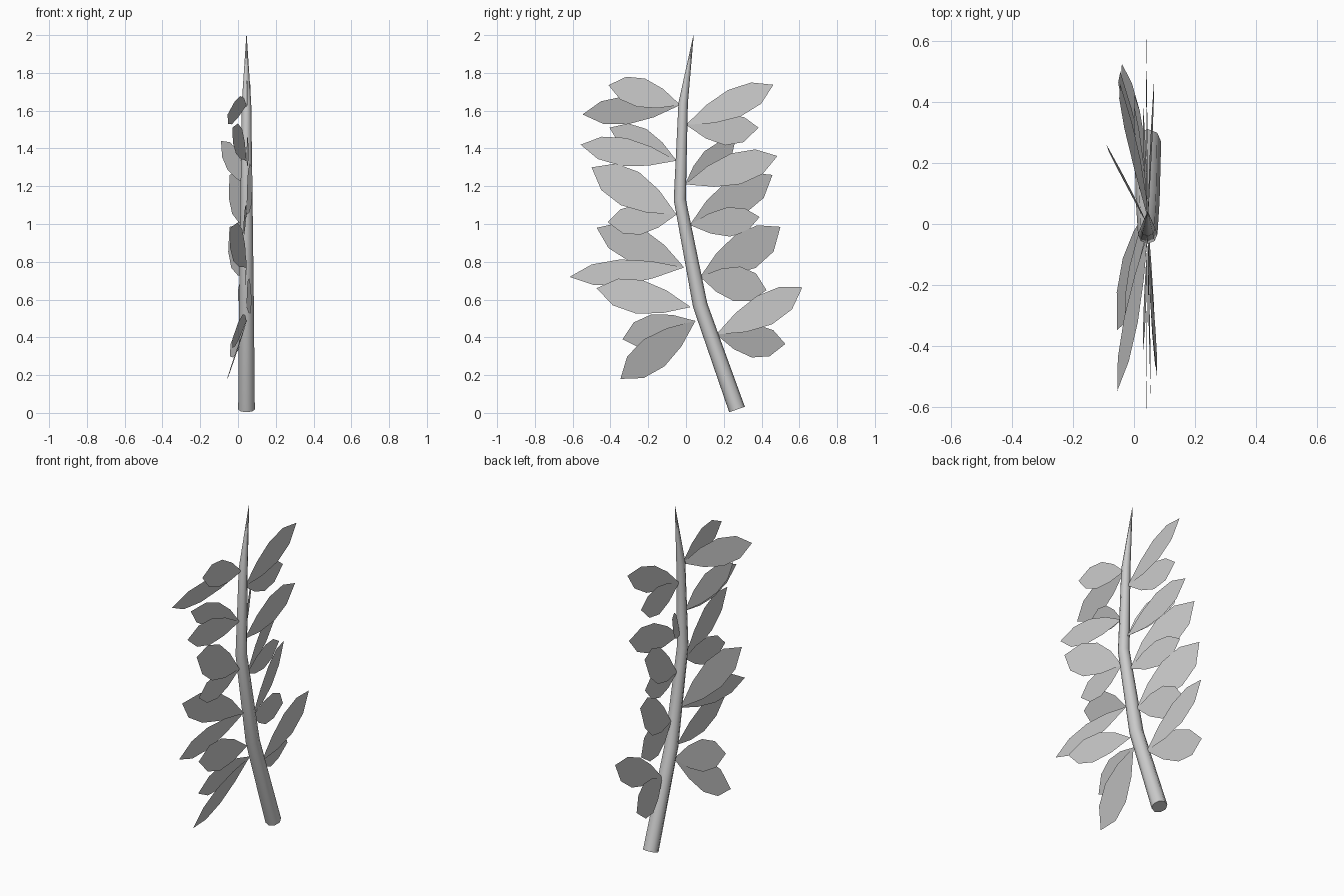
import bpy, bmesh, math
from mathutils import Vector

if "Cube" in bpy.data.objects:
    bpy.data.objects.remove(bpy.data.objects["Cube"])

STEM_X = 0.045


def make_object(name, bm):
    mesh = bpy.data.meshes.new(name)
    bm.to_mesh(mesh)
    bm.free()
    obj = bpy.data.objects.new(name, mesh)
    bpy.context.collection.objects.link(obj)
    return obj


# Stem: eight-sided tapering tube along a bent path (y, z, radius)
path = [(0.27, 0.018, 0.044), (0.075, 0.57, 0.039), (-0.033, 1.13, 0.032),
        (-0.015, 1.64, 0.025), (0.04, 2.0, 0.001)]
SIDES = 8
bm = bmesh.new()
rings = []
for i, (y, z, r) in enumerate(path):
    a, b = path[max(i - 1, 0)], path[min(i + 1, len(path) - 1)]
    along = Vector((0, b[0] - a[0], b[1] - a[1])).normalized()
    across = Vector((1, 0, 0))
    other = along.cross(across)
    ring = []
    for k in range(SIDES):
        t = 2 * math.pi * k / SIDES
        ring.append(bm.verts.new(Vector((STEM_X, y, z))
                                 + r * (math.cos(t) * across + math.sin(t) * other)))
    rings.append(ring)
for lo, hi in zip(rings, rings[1:]):
    for k in range(SIDES):
        n = (k + 1) % SIDES
        bm.faces.new((lo[k], lo[n], hi[n], hi[k])).smooth = True
bm.faces.new(rings[0])
bm.faces.new(rings[-1])
bmesh.ops.recalc_face_normals(bm, faces=bm.faces)
make_object("stem", bm)

# Leaf outline: position along the leaf, share of the half width
OUTLINE = [(0.28, 0.68), (0.55, 1.0), (0.80, 0.80)]


def leaf(name, base, tip, up, down):
    base, tip = Vector((STEM_X, *base)), Vector(tip)
    axis = tip - base
    roll = (STEM_X - tip.x) * 3
    side = Vector((0, -axis.z, axis.y)).normalized()
    if side.z < 0:
        side = -side
    side.x = roll
    upper = [base + axis * t + side * up * w for t, w in OUTLINE]
    lower = [base + axis * t - side * down * w for t, w in OUTLINE]
    bm = bmesh.new()
    face = bm.faces.new([bm.verts.new(p) for p in [base] + lower + [tip] + upper[::-1]])
    face.normal_update()
    if face.normal.x < 0:
        face.normal_flip()
    make_object(name, bm)


# Leaf clusters: base (y, z), then leaves as (tip, upper width, lower width)
left = [
    ((-0.03, 1.63), [((-0.055, -0.548, 1.58), .075, .075), ((0.05, -0.41, 1.735), .085, .07)]),
    ((-0.05, 1.335), [((0.055, -0.558, 1.42), .075, .075), ((-0.03, -0.405, 1.51), .08, .065)]),
    ((-0.05, 1.05), [((0.075, -0.50, 1.30), .10, .10), ((0.03, -0.415, 1.01), .075, .085)]),
    ((-0.01, 0.77), [((0.04, -0.616, 0.72), .07, .065), ((-0.04, -0.473, 0.98), .095, .09)]),
    ((0.025, 0.56), [((0.07, -0.473, 0.66), .09, .09)]),
    ((0.05, 0.487), [((-0.055, -0.347, 0.18), .09, .09), ((-0.03, -0.336, 0.39), .09, .085)]),
]
right = [
    ((0.0, 1.525), [((0.065, 0.463, 1.737), .075, .08), ((0.03, 0.384, 1.51), .065, .10)]),
    ((-0.005, 1.21), [((0.04, 0.484, 1.36), .085, .085), ((-0.09, 0.26, 1.44), .065, .065)]),
    ((0.02, 0.995), [((-0.045, 0.458, 1.26), .095, .10), ((0.0, 0.39, 1.037), .07, .085)]),
    ((0.075, 0.72), [((-0.045, 0.50, 0.985), .09, .115), ((0.0, 0.426, 0.65), .095, .09)]),
    ((0.16, 0.415), [((0.04, 0.616, 0.665), .075, .095), ((-0.04, 0.526, 0.365), .08, .095)]),
]
for label, clusters in (("left", left), ("right", right)):
    for i, (base, leaves) in enumerate(clusters):
        for j, (tip, up, down) in enumerate(leaves):
            leaf(f"leaf_{label}_{i + 1}_{j + 1}", base, tip, up, down)
